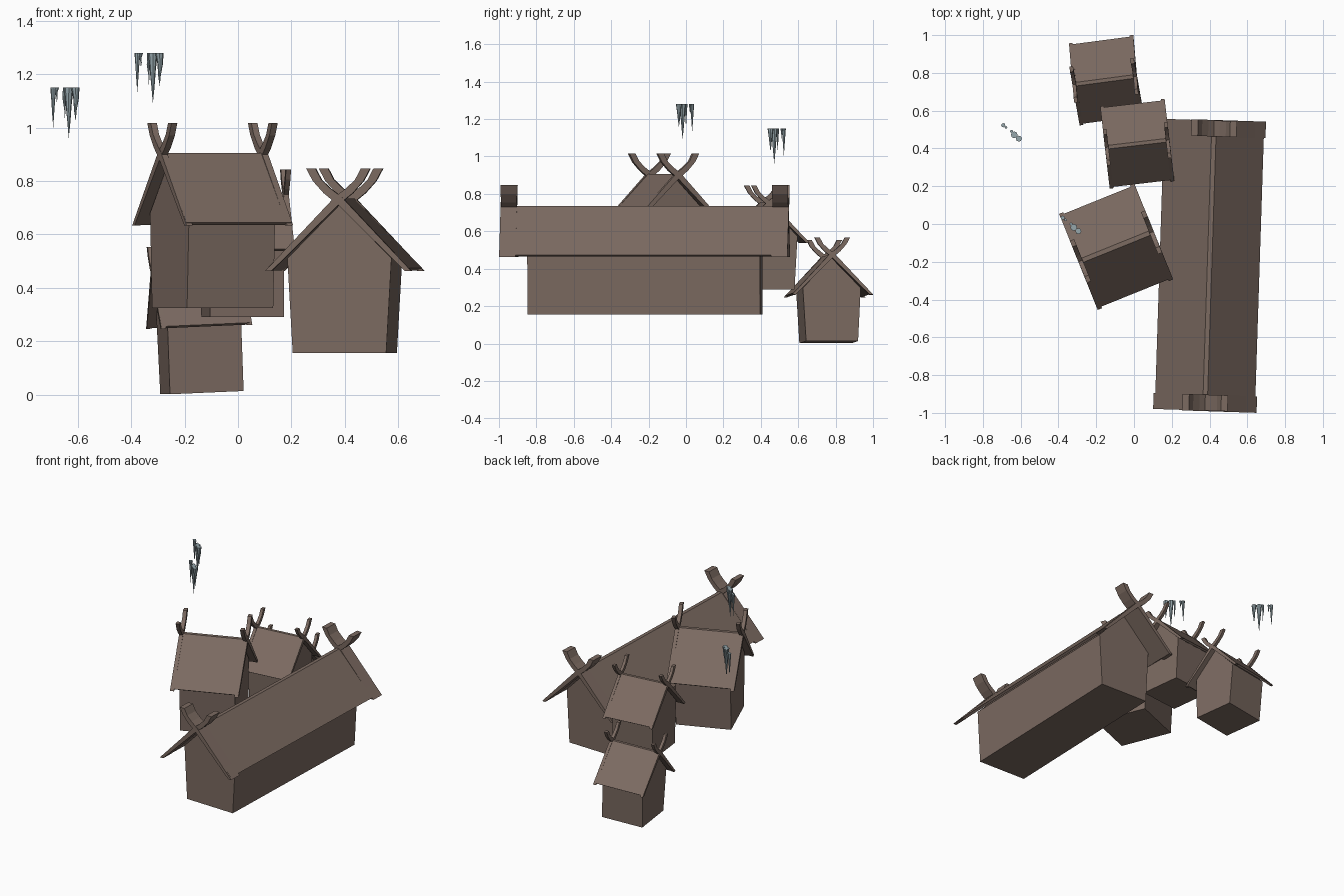
import bpy, bmesh
from math import radians, cos, sin, pi
from mathutils import Matrix, Vector

if "Cube" in bpy.data.objects:
    bpy.data.objects.remove(bpy.data.objects["Cube"])


def material(name, color):
    m = bpy.data.materials.new(name)
    m.diffuse_color = color
    m.use_nodes = True
    m.node_tree.nodes["Principled BSDF"].inputs["Base Color"].default_value = m.diffuse_color
    return m


WOOD = material("wood", (0.2, 0.145, 0.12, 1))
ICE = material("ice", (0.3, 0.38, 0.41, 1))


def finish(bm, name, mat, matrix=Matrix()):
    bmesh.ops.recalc_face_normals(bm, faces=bm.faces)
    me = bpy.data.meshes.new(name)
    bm.to_mesh(me)
    bm.free()
    me.materials.append(mat)
    ob = bpy.data.objects.new(name, me)
    ob.matrix_world = matrix
    bpy.context.collection.objects.link(ob)
    return ob


def prism(bm, profile, x0, x1):
    # extrude a (y, z) profile along the ridge direction
    a = [bm.verts.new((x0, y, z)) for y, z in profile]
    b = [bm.verts.new((x1, y, z)) for y, z in profile]
    n = len(profile)
    bm.faces.new(a)
    bm.faces.new(b[::-1])
    for i in range(n):
        j = (i + 1) % n
        bm.faces.new((a[i], b[i], b[j], a[j]))


# cross-sections shared by every house
WALL = [(-.175, 0), (.175, 0), (.195, .355), (0, .555), (-.195, .355)]
ROOF = [(-.265, .319), (-.25, .31), (.0, .557), (.0, .58), (-.012, .58)]
BOARD = [(-.274, .308), (-.25, .308), (0, .555), (.055, .6), (.095, .645), (.12, .692),
         (.085, .692), (.063, .65), (.03, .618), (-.012, .586)]


def mirrored(profile, side):
    return [(y * side, z) for y, z in profile]


def house(name, x, y, z, turn, scale=1.0, stretch=1.0, tilt=0.0):
    mat = (Matrix.Translation((x, y, z)) @ Matrix.Rotation(radians(turn), 4, 'Z')
           @ Matrix.Rotation(radians(tilt), 4, 'Y')
           @ Matrix.Diagonal((scale * stretch, scale, scale, 1)))
    # walls
    bm = bmesh.new()
    prism(bm, WALL, -.174, .174)
    finish(bm, name + "_walls", WOOD, mat)
    # roof slopes
    bm = bmesh.new()
    for side in (-1, 1):
        prism(bm, mirrored(ROOF, side), -.213, .213)
    finish(bm, name + "_roof", WOOD, mat)
    # crossed gable boards with curved horns
    bm = bmesh.new()
    for end in (-1, 1):
        for side in (-1, 1):
            outer = .215 + .0004 * side
            prism(bm, mirrored(BOARD, side), end * .191, end * outer)
    finish(bm, name + "_gable_boards", WOOD, mat)


house("long_house", .4, -.22, .155, 88.14, stretch=3.58)
house("tall_house", -.095, -.12, .325, 22)
house("middle_house", .017, .425, .29, 6.7, scale=.8)
house("small_house", -.135, .763, .0075, 7.5, scale=.8, tilt=-2.5)

# icicles: x, y, radius, length
ICICLES = [(-.692, .523, .011, .15), (-.679, .512, .007, .055), (-.65, .49, .008, .125),
           (-.634, .472, .018, .19), (-.608, .452, .016, .125)]


def icicle_cluster(name, offset):
    bm = bmesh.new()
    for k, (x, y, r, length) in enumerate(ICICLES):
        top = Vector((x, y, 1.15)) + Vector(offset)
        rings = []
        for t, f in ((0, 1), (.35, .62), (.68, .32)):
            bend = .002 * sin(9 * t + k)
            rings.append([bm.verts.new(top + Vector((r * f * cos(i * pi / 4) + bend,
                                                     r * f * sin(i * pi / 4), -length * t)))
                          for i in range(8)])
        tip = bm.verts.new(top + Vector((0, 0, -length)))
        bm.faces.new(rings[0])
        for i in range(8):
            j = (i + 1) % 8
            for a, b in zip(rings, rings[1:]):
                bm.faces.new((a[i], a[j], b[j], b[i]))
            bm.faces.new((rings[-1][i], rings[-1][j], tip))
    finish(bm, name, ICE)


icicle_cluster("icicles_back", (0, 0, 0))
icicle_cluster("icicles_front", (.315, -.49, .13))
